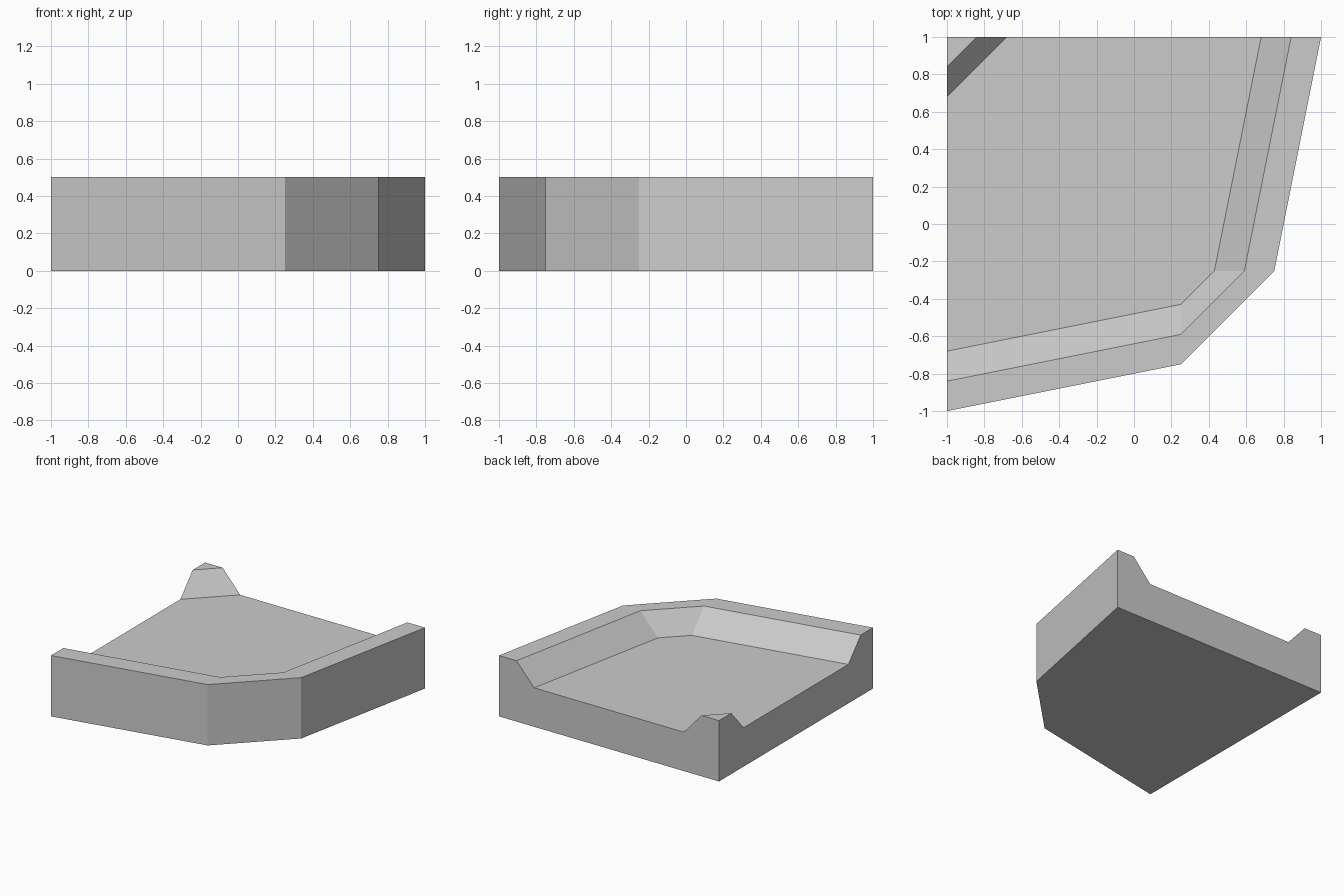
import bpy
import bmesh

cube = bpy.data.objects.get("Cube")
if cube:
    bpy.data.objects.remove(cube, do_unlink=True)

HEIGHT, FLOOR, STEP = 0.5, 0.32, 0.16

# Single stone grey
grey = bpy.data.materials.new("light_grey")
grey.use_nodes = True
colour = (0.6, 0.6, 0.6, 1)
grey.diffuse_color = colour
grey.node_tree.nodes["Principled BSDF"].inputs["Base Color"].default_value = colour

bm = bmesh.new()
outline = [(1, 1), (0.75, -0.25), (0.25, -0.75), (-1, -1)]


def rim_line(inset, z):
    """Outer wall path moved inward, symmetric about the tile diagonal."""
    return [bm.verts.new((x - inset, y, z) if i < 2 else (x, y + inset, z))
            for i, (x, y) in enumerate(outline)]


def post_line(size, z):
    """Diagonal cut across the inner corner post."""
    return [bm.verts.new((-1 + size, 1, z)), bm.verts.new((-1, 1 - size, z))]


# Wall cross-section: foot, outer top, inner top, floor edge
rim = [rim_line(inset, z) for inset, z in
       ((0, 0), (0, HEIGHT), (STEP, HEIGHT), (2 * STEP, FLOOR))]
for lower, upper in zip(rim, rim[1:]):
    for i in range(len(outline) - 1):
        bm.faces.new((lower[i], lower[i + 1], upper[i + 1], upper[i]))

# Corner post with a sloped inner face
foot = bm.verts.new((-1, 1, 0))
peak = bm.verts.new((-1, 1, HEIGHT))
post_top = post_line(STEP, HEIGHT)
post_floor = post_line(2 * STEP, FLOOR)
bm.faces.new((peak, post_top[1], post_top[0]))
bm.faces.new((post_top[0], post_top[1], post_floor[1], post_floor[0]))

# Floor and underside
bm.faces.new(rim[3] + post_floor[::-1])
bm.faces.new(rim[0] + [foot])

# Flat cut sides at the back and at the open end
for end, side in ((0, 0), (-1, 1)):
    bm.faces.new([line[end] for line in rim]
                 + [post_floor[side], post_top[side], peak, foot])

bmesh.ops.recalc_face_normals(bm, faces=bm.faces)
mesh = bpy.data.meshes.new("corner_tile")
bm.to_mesh(mesh)
bm.free()
mesh.materials.append(grey)
tile = bpy.data.objects.new("corner_tile", mesh)
bpy.context.collection.objects.link(tile)
